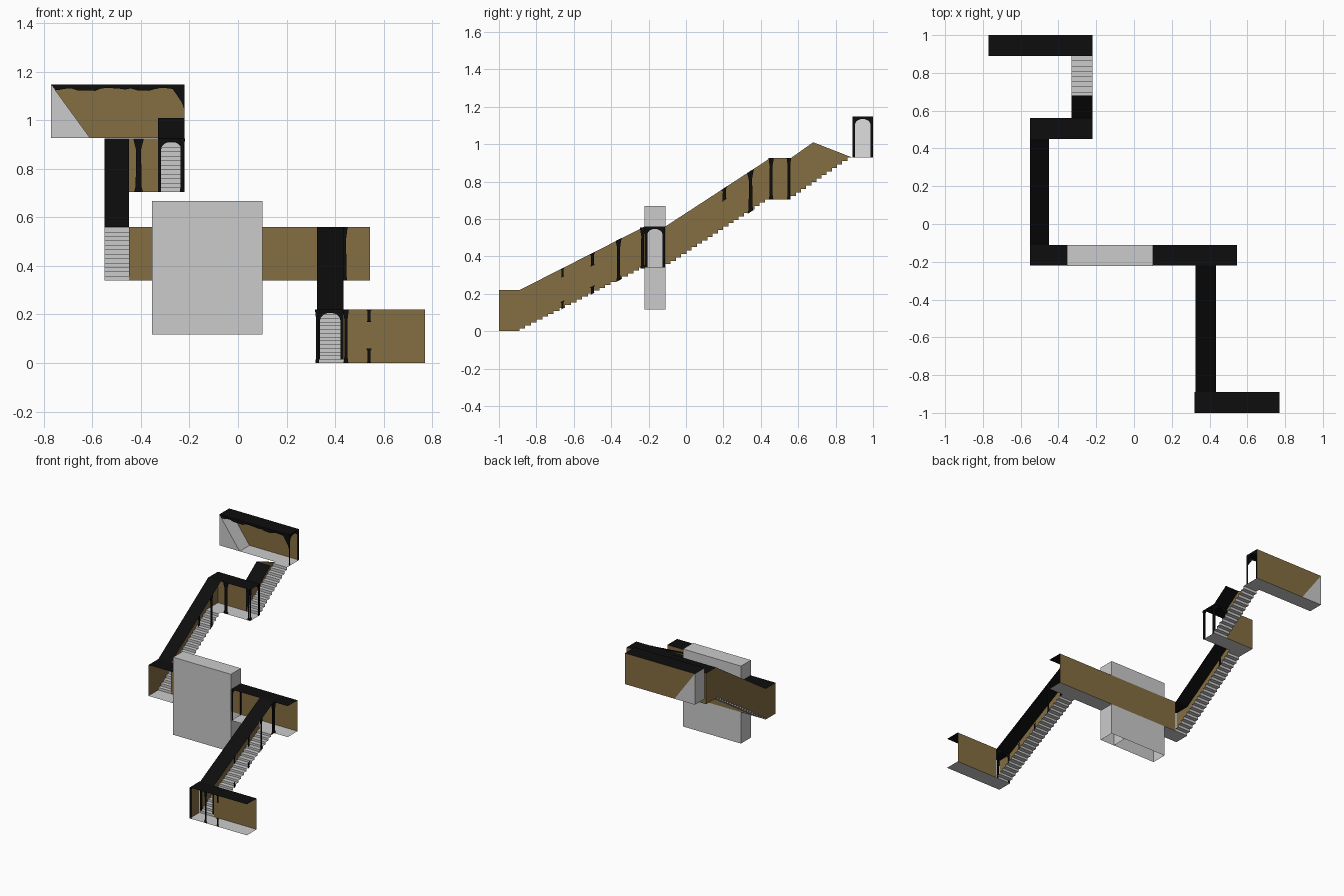
import bpy, math, random

if "Cube" in bpy.data.objects:
    bpy.data.objects.remove(bpy.data.objects["Cube"])

random.seed(4)


def colour(name, rgb):
    m = bpy.data.materials.new(name)
    m.diffuse_color = (*rgb, 1)
    m.use_nodes = True
    m.node_tree.nodes["Principled BSDF"].inputs["Base Color"].default_value = m.diffuse_color
    return m


BROWN = colour("earth_brown", (0.235, 0.158, 0.055))
BLACK = colour("soot_black", (0.004, 0.004, 0.004))


def mesh(name, polys, mat=None):
    """One object from a list of flat polygons."""
    verts, faces = [], []
    for p in polys:
        faces.append(range(len(verts), len(verts) + len(p)))
        verts += p
    me = bpy.data.meshes.new(name)
    me.from_pydata(verts, [], [list(f) for f in faces])
    ob = bpy.data.objects.new(name, me)
    bpy.context.collection.objects.link(ob)
    if mat:
        me.materials.append(mat)
    return ob


def flat(x0, x1, y0, y1, z):
    return [(x0, y0, z), (x1, y0, z), (x1, y1, z), (x0, y1, z)]


def upright(axis, c, pts):
    """Profile (u, z) placed on the plane x = c or y = c."""
    return [(c, u, z) if axis == "x" else (u, c, z) for u, z in pts]


def panel(axis, c, u0, u1, z0, z1):
    return upright(axis, c, [(u0, z0), (u1, z0), (u1, z1), (u0, z1)])


H = 0.22  # corridor height


def corridor(name, x0, x1, y0, y1, z, floors, walls):
    mesh(name + "_floor", [flat(a, b, y0, y1, z) for a, b in floors])
    mesh(name + "_roof", [flat(x0, x1, y0, y1, z + H)], BLACK)
    mesh(name + "_walls", walls, BROWN)


def staircase(name, x0, x1, y0, y1, z0, z1, n, roof, wall_top):
    """Zigzag sheet of steps, left wall following it, sloping roof."""
    dy, dz = (y1 - y0) / n, (z1 - z0) / n
    zig = [(y0, z0)]
    for i in range(n):
        zig += [(y0 + i * dy, z0 + (i + 1) * dz), (y0 + (i + 1) * dy, z0 + (i + 1) * dz)]
    mesh(name + "_steps", [[(x0, *a), (x1, *a), (x1, *b), (x0, *b)] for a, b in zip(zig, zig[1:])])
    mesh(name + "_wall", [upright("x", x0, zig + wall_top[::-1])], BROWN)
    (a, b), (c, d) = roof
    mesh(name + "_roof", [[(x0, a, b), (x1, a, b), (x1, c, d), (x0, c, d)]], BLACK)


def arch(name, axis, c, u0, u1, z0, t=0.013):
    """Black frame with a rounded opening."""
    m, r = (u0 + u1) / 2, (u1 - u0) / 2 - t
    pts = [(u0, z0), (u0, z0 + H), (u1, z0 + H), (u1, z0), (u1 - t, z0)]
    for i in range(9):
        a = math.pi * i / 8
        pts.append((m + r * math.cos(a), z0 + 0.175 + 0.032 * math.sin(a)))
    mesh(name, [upright(axis, c, pts + [(u0 + t, z0)])], BLACK)


def post(axis, c, u, w, z0, z1, slope=0):
    """Black pillar flaring towards both ends."""
    h = z1 - z0
    pts = []
    for s, rows in ((-1, ((0, 1), (.12, .65), (.8, .6), (1, 1.2))), (1, ((1, 1.2), (.8, .6), (.12, .65), (0, 1)))):
        pts += [(u + s * w * k / 2, z0 + f * h + slope * s * w * k / 2) for f, k in rows]
    return upright(axis, c, pts)


# Lower, middle, upper and top corridors
corridor("lower_corridor", .32, .77, -1, -.89, 0, [(.32, .77)],
         [panel("y", -.89, .435, .77, 0, H), panel("x", .32, -1, -.89, 0, H)])
corridor("middle_corridor", -.55, .545, -.22, -.11, .34, [(-.55, -.355), (.1, .545)],
         [panel("y", -.11, -.45, .545, .34, .56), panel("x", -.55, -.22, -.11, .34, .56)])
corridor("upper_corridor", -.55, -.22, .45, .56, .705, [(-.55, -.22)],
         [panel("y", .56, -.55, -.33, .705, .925), panel("x", -.55, .45, .56, .705, .925)])
corridor("top_corridor", -.77, -.22, .89, 1, .928, [(-.77, -.22)],
         [upright("y", 1, [(-.61, .928), (-.22, .928), (-.22, 1.148), (-.77, 1.148)])])

# Three flights joining them
staircase("lower_flight", .325, .435, -.89, -.22, 0, .34, 22,
          ((-.89, .22), (-.22, .56)), [(-.89, .22), (-.22, .56)])
staircase("middle_flight", -.55, -.45, -.11, .45, .34, .705, 20,
          ((-.11, .56), (.45, .925)), [(-.11, .56), (.45, .925)])
staircase("upper_flight", -.33, -.22, .56, .89, .705, .928, 12,
          ((.56, .925), (.68, 1.01)), [(.56, .925), (.68, 1.01)])

# Grey ramp closing the top corridor
A, B, C = (-.77, 1.148), (-.61, .928), (-.77, .928)
mesh("end_ramp", [upright("y", .89, [A, B, C]), upright("y", 1, [A, B, C]),
                  [(A[0], .89, A[1]), (A[0], 1, A[1]), (B[0], 1, B[1]), (B[0], .89, B[1])],
                  panel("x", -.77, .89, 1, .928, 1.148)])

# Row of four tall shafts across the middle corridor, open below
edges = [-.355, -.241, -.13, -.013, .1]
shaft = []
for a, b in zip(edges, edges[1:]):
    shaft += [panel("y", -.222, a, b, .117, .668), flat(a, b, -.222, -.11, .668),
              panel("y", -.11, a, b, .117, .34), panel("y", -.11, a, b, .56, .668)]
for x in (edges[0], edges[-1]):
    shaft += [panel("x", x, -.222, -.11, .117, .34), panel("x", x, -.222, -.11, .56, .668)]
shaft.append(panel("x", edges[3], -.222, -.11, .117, .668))
mesh("shafts", shaft)

# Arched openings
arch("lower_arch", "y", -.889, .325, .435, 0)
arch("middle_arch", "x", .104, -.22, -.112, .34)
arch("upper_arch", "y", .559, -.33, -.22, .705)
arch("top_arch", "x", -.222, .89, 1, .928)

# Black pillars and broken stumps on the open sides
mesh("pillars", [
    post("y", -.999, .327, .016, 0, .22), post("y", -.999, .445, .02, 0, .22),
    post("y", -.999, .54, .018, .17, .22), post("y", -.999, .54, .018, 0, .06),
    post("x", .435, -.36, .026, .27, .49, .5), post("x", .435, -.232, .024, .335, .553),
    post("x", .435, -.5, .024, .35, .418, .5), post("x", .435, -.5, .024, .2, .24, .5),
    post("x", .435, -.66, .018, .29, .337, .5), post("x", .435, -.66, .018, .12, .16, .5),
    post("x", -.45, .345, .03, .637, .857, .65), post("x", -.45, .205, .028, .7, .766, .65),
    post("x", -.22, .455, .024, .705, .925), post("x", -.22, .55, .02, .705, .925),
    post("y", .45, -.41, .036, .705, .925), post("y", .45, -.23, .02, .705, .925),
    post("y", -.22, .44, .02, .34, .56),
], BLACK)

# Ragged black fringe under the top roof edge
n = 22
ragged = [(-.22 - .54 * i / n, 1.135 - random.uniform(0, .014)) for i in range(n + 1)]
ragged[0] = (-.22, 1.04)
ragged[1] = (-.232, 1.075)
mesh("top_fringe", [upright("y", .89, [(-.77, 1.148), (-.22, 1.148)] + ragged)], BLACK)
